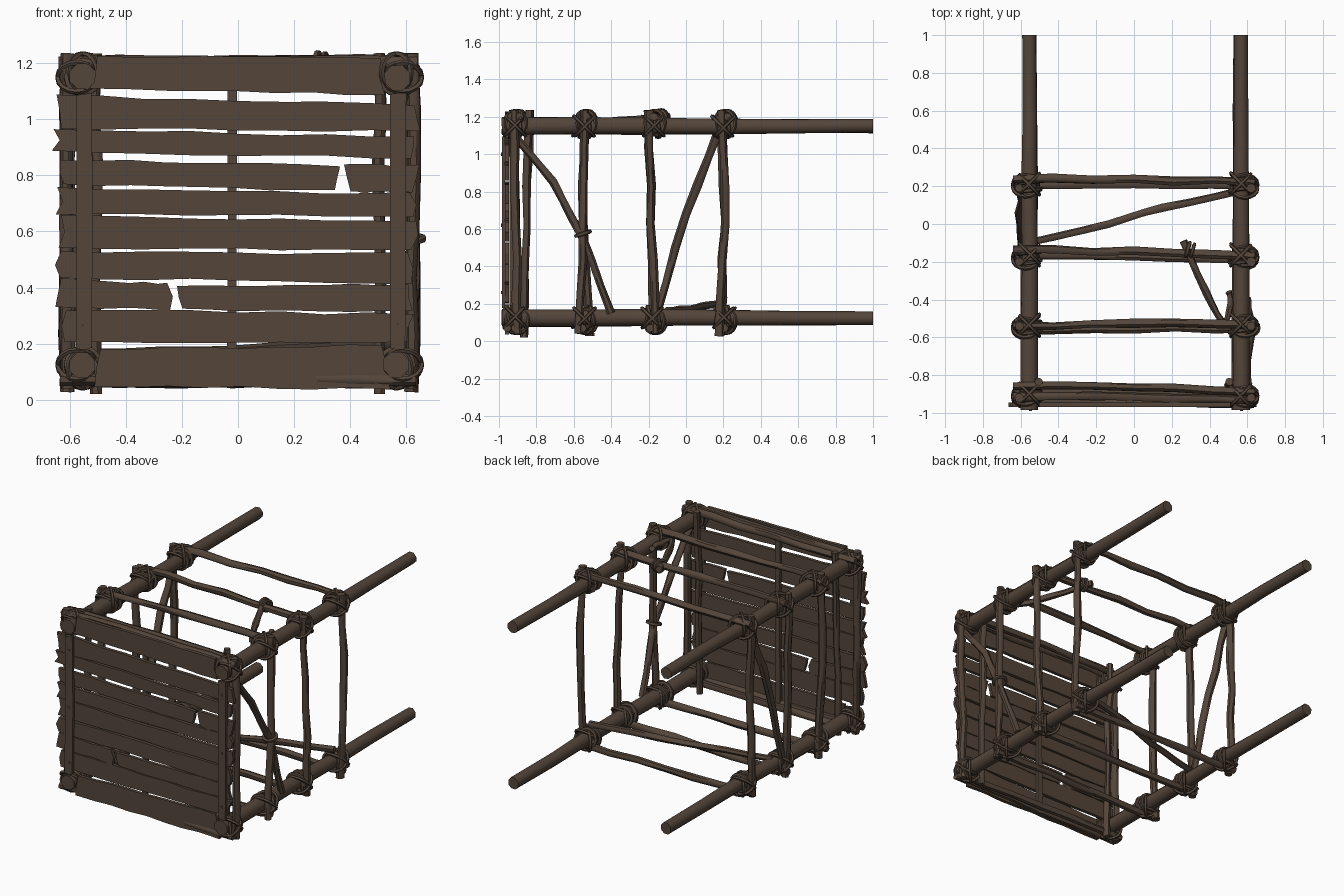
import bpy, bmesh, math, random
from mathutils import Vector

if "Cube" in bpy.data.objects:
    bpy.data.objects.remove(bpy.data.objects["Cube"])

random.seed(4)
R = random.uniform
wood = bpy.data.materials.new("dark brown wood")
wood.diffuse_color = (0.088, 0.060, 0.042, 1)
wood.use_nodes = True
wood.node_tree.nodes["Principled BSDF"].inputs["Base Color"].default_value = wood.diffuse_color


def finish(name, bm, angle=50):
    bmesh.ops.recalc_face_normals(bm, faces=bm.faces)
    me = bpy.data.meshes.new(name)
    bm.to_mesh(me)
    bm.free()
    me.materials.append(wood)
    me.polygons.foreach_set("use_smooth", [True] * len(me.polygons))
    me.set_sharp_from_angle(angle=math.radians(angle))
    ob = bpy.data.objects.new(name, me)
    bpy.context.collection.objects.link(ob)
    return ob


def tube(name, pts, radii, sides=8, closed=False, wobble=0.06):
    """Sweep a slightly irregular polygon along a path."""
    bm = bmesh.new()
    pts = [Vector(p) for p in pts]
    n = len(pts)
    rings = []
    for i, p in enumerate(pts):
        if closed:
            t = pts[(i + 1) % n] - pts[i - 1]
        else:
            t = pts[min(i + 1, n - 1)] - pts[max(i - 1, 0)]
        t.normalize()
        if closed:
            u = (p - sum(pts, Vector()) / n)
            u = (u - t * u.dot(t)).normalized()
        else:
            ref = Vector((0, 0, 1)) if abs(t.z) < 0.8 else Vector((0, 1, 0))
            u = t.cross(ref).normalized()
        v = t.cross(u)
        ring = []
        for k in range(sides):
            a = 2 * math.pi * (k + 0.5) / sides
            r = radii[i] * (1 + R(-wobble, wobble))
            ring.append(bm.verts.new(p + u * math.cos(a) * r + v * math.sin(a) * r))
        rings.append(ring)
    for i in range(n if closed else n - 1):
        a, b = rings[i], rings[(i + 1) % n]
        for k in range(sides):
            j = (k + 1) % sides
            bm.faces.new((a[k], a[j], b[j], b[k]))
    if not closed:
        bm.faces.new(rings[0])
        bm.faces.new(rings[-1])
    return finish(name, bm)


def stick(name, *pts, r=0.024, bend=0.008):
    """Crooked branch through a few points, each span split in three."""
    pts = [Vector(p) for p in pts]
    path = [pts[0]]
    for a, b in zip(pts, pts[1:]):
        for k in (1, 2, 3):
            q = a.lerp(b, k / 3)
            if k < 3:
                q += Vector((R(-bend, bend), R(-bend, bend), R(-bend, bend)))
            path.append(q)
    return tube(name, path, [r * R(0.88, 1.1) for _ in path], sides=7)


def loop(name, c, e1, e2, r=0.010):
    """Closed oval rope around centre c with half axes e1, e2."""
    c, e1, e2 = Vector(c), Vector(e1), Vector(e2)
    pts = [c + e1 * math.cos(t) + e2 * math.sin(t)
           for t in (2 * math.pi * k / 16 for k in range(16))]
    return tube(name, pts, [r] * 16, sides=5, closed=True)


def plank(name, x0, x1, left, right, y0=-0.968, y1=-0.946, ends=0.018, cols=9):
    """Flat rough board; left/right are (bottom, top) heights at each end."""
    bm = bmesh.new()
    low, high = [], []
    for i in range(cols):
        f = i / (cols - 1)
        x = x0 + (x1 - x0) * f
        dx = ends if i in (0, cols - 1) else 0
        low.append((x + R(-dx, dx), left[0] + (right[0] - left[0]) * f + R(-.005, .005)))
        high.append((x + R(-dx, dx), left[1] + (right[1] - left[1]) * f + R(-.005, .005)))
    mid_r = (x1 + R(-ends, ends), (right[0] + right[1]) / 2)
    mid_l = (x0 + R(-ends, ends), (left[0] + left[1]) / 2)
    outline = low + [mid_r] + high[::-1] + [mid_l]
    f = bm.faces.new([bm.verts.new((x, y0, z)) for x, z in outline])
    ext = bmesh.ops.extrude_face_region(bm, geom=[f])
    for v in ext["geom"]:
        if isinstance(v, bmesh.types.BMVert):
            v.co.y = y1
    return finish(name, bm, 20)


# four long poles, thicker at the front
PX = {-1: -0.553, 1: 0.565}
ZB, ZT = 0.125, 1.15
for sx in (-1, 1):
    for z, lab in ((ZB, "lower"), (ZT, "upper")):
        ys = [-0.985, -0.6, -0.2, 0.2, 0.6, 1.0]
        tube(f"{lab}_pole", [(PX[sx] + R(-.004, .004), y, z + R(-.004, .004)) for y in ys],
             [0.049, 0.049, 0.047, 0.044, 0.041, 0.039], wobble=0.03)

# upright sticks on both sides: (y top, y middle, y bottom)
for sx in (-1, 1):
    x = PX[sx] + sx * 0.055
    for yt, ym, yb in ((-0.54, -0.55, -0.575 + 0.03 * (1 - sx)),
                       (-0.20, -0.19, -0.165), (0.19, 0.21, 0.18),
                       (-0.92, -0.91, -0.90)):
        stick("side_upright", (x, yt, 1.235), (x + sx * .006, ym, 0.63), (x, yb, 0.02 + R(0, .025)))
    stick("inner_upright", (sx * 0.505, -0.835, 1.235), (sx * 0.505, -0.85, 0.62),
          (sx * 0.505, -0.865, 0.02), r=0.021)

# cross sticks above and below the poles: (y left, y right)
for yl, yr in ((0.235, 0.222), (-0.135, -0.17), (-0.54, -0.535), (-0.86, -0.89), (-0.915, -0.935)):
    stick("top_crossbar", (-0.64, yl, 1.2), (0, (yl + yr) / 2 + .01, 1.205), (0.64, yr, 1.2), r=0.023)
    stick("bottom_crossbar", (-0.635, yl - .03, 0.072), (0, (yl + yr) / 2 - .02, 0.066),
          (0.635, yr - .02, 0.07), r=0.023)

# diagonal braces
stick("right_brace", (0.6, -0.94, 1.12), (0.6, -0.71, 0.85), (0.625, -0.56, 0.57),
      (0.6, -0.40, 0.15), r=0.022, bend=0.004)
stick("left_brace", (-0.6, 0.18, 1.14), (-0.6, 0.0, 0.68), (-0.6, -0.16, 0.13), r=0.024)
stick("floor_brace", (-0.56, -0.10, 0.165), (-0.13, 0.0, 0.17), (0.15, 0.085, 0.185),
      (0.58, 0.18, 0.2), r=0.021, bend=0.004)
stick("broken_roof_brace", (0.26, -0.09, 1.2), (0.38, -0.36, 1.18), (0.48, -0.54, 1.17), r=0.02)
stick("roof_brace_stub", (0.50, -0.36, 1.17), (0.51, -0.42, 1.17), (0.475, -0.53, 1.17), r=0.017)
loop("brace_lashing", (0.62, -0.55, 0.575), (0.04, 0, 0), (0, 0.036, 0.012), 0.012)
loop("brace_lashing", (0.285, -0.135, 1.2), (0.01, 0.035, 0), (0, 0, 0.036), 0.012)
loop("brace_lashing", (0.31, -0.14, 1.2), (0.01, 0.033, 0), (0, 0, 0.034), 0.01)

# rope lashings at every joint
for sx in (-1, 1):
    for y in (-0.915, -0.545, -0.175, 0.2):
        for z, sz in ((ZB, -1), (ZT, 1)):
            px = PX[sx]
            for d in (-1, 1):
                w = 0.052
                loop("side_lashing", (px + sx * .022, y + R(-.01, .01), z),
                     (0.068, 0, 0), (0, w, d * w))
                loop("cross_lashing", (px, y + R(0, .02), z + sz * .018),
                     (0, 0, 0.066), (w, d * w, 0))
                loop("pole_wrap", (px, y + d * 0.022, z), (0.058, 0.006, 0), (0, R(-.01, .01), 0.058), 0.012)
            # short knotted rope end
            stick("rope_end", (px + sx * .05, y + .02, z + sz * .05),
                  (px + sx * .075, y + .035, z + sz * .03), r=0.013, bend=.003)

# front wall boards: x range, (bottom, top) at left and right
for x0, x1, l, r in (
        (-0.51, 0.52, (1.11, 1.225), (1.088, 1.22)),
        (-0.645, 0.635, (0.97, 1.085), (0.955, 1.05)),
        (-0.65, 0.635, (0.885, 0.965), (0.86, 0.935)),
        (-0.63, 0.36, (0.765, 0.855), (0.745, 0.835)),
        (0.395, 0.63, (0.74, 0.84), (0.74, 0.835)),
        (-0.64, 0.62, (0.66, 0.755), (0.655, 0.735)),
        (-0.635, 0.625, (0.54, 0.655), (0.535, 0.635)),
        (-0.645, 0.62, (0.435, 0.525), (0.415, 0.52)),
        (-0.64, -0.235, (0.33, 0.43), (0.32, 0.415)),
        (-0.205, 0.61, (0.32, 0.41), (0.315, 0.41)),
        (-0.63, 0.62, (0.205, 0.32), (0.205, 0.305)),
        (-0.505, 0.525, (0.045, 0.18), (0.04, 0.195))):
    plank("wall_board", x0, x1, l, r)

# upright battens over and behind the boards, with nail heads
for x in (-0.548, 0.57):
    plank("front_batten", x - 0.028, x + 0.028, (0.18, 1.09), (0.18, 1.09),
          -0.985, -0.968, ends=0.003, cols=3)
    for z in (0.26, 0.62, 1.0):
        tube("nail", [(x, -0.99, z), (x, -0.97, z)], [0.009, 0.009], sides=6)
plank("back_batten", -0.038, -0.002, (0.04, 1.21), (0.04, 1.21), -0.945, -0.925, ends=0.003, cols=3)
